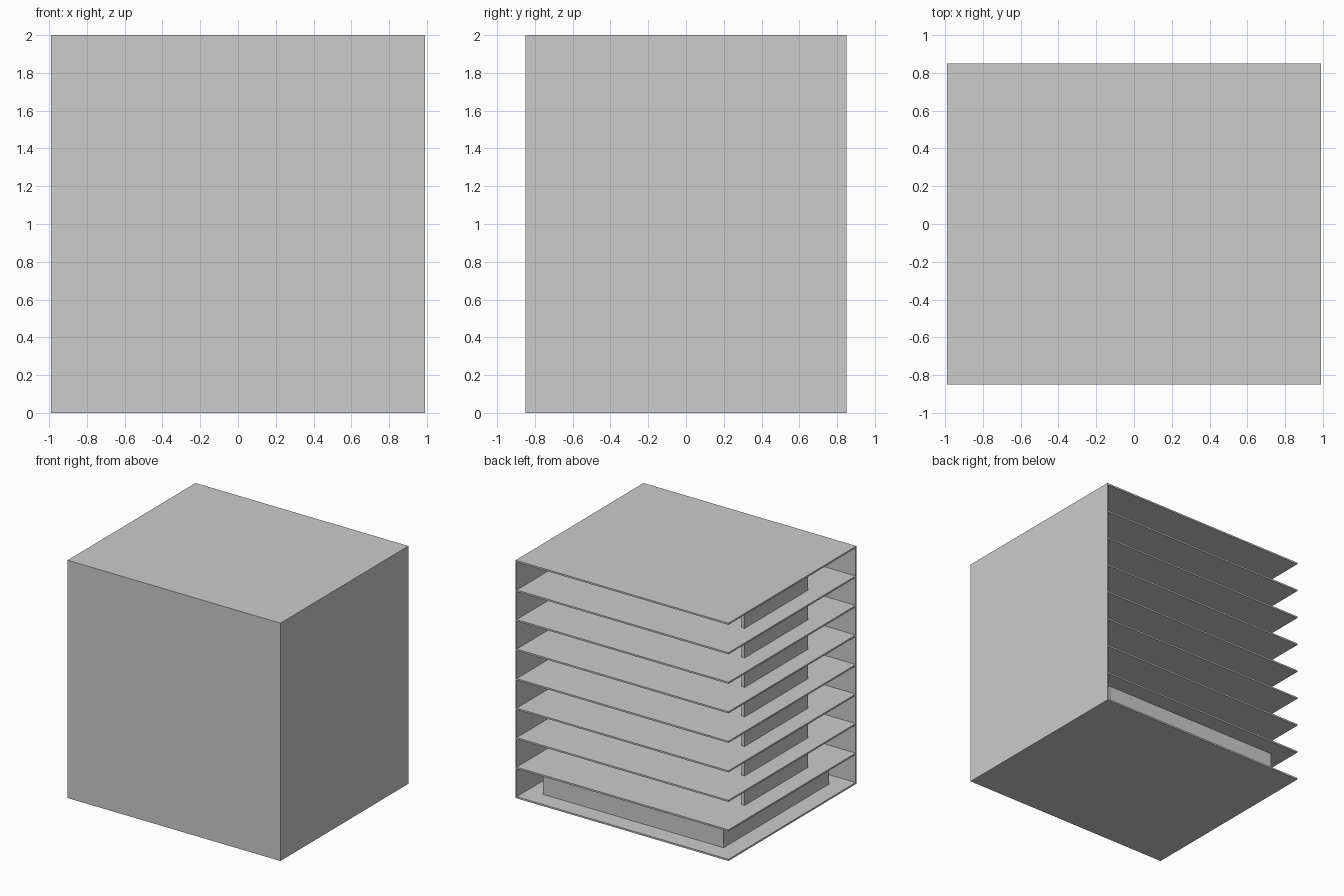
import bpy

cube = bpy.data.objects.get("Cube")
if cube:
    bpy.data.objects.remove(cube, do_unlink=True)

# Overall sizes
HX, HY, HEIGHT = 0.99, 0.85, 2.0
FLOORS = 8
SLAB = 0.014      # slab thickness
SKIN = 0.01       # outer wall thickness
PANEL = 0.03      # inner wall thickness
INSET = 0.15      # inner walls set back from the slab edge
HALF_PANEL = 0.42 # half length of the upper inner walls
STEP = (HEIGHT - SLAB) / FLOORS

grey = bpy.data.materials.new("plain_grey")
grey.use_nodes = True
colour = (0.6, 0.6, 0.6, 1)
grey.diffuse_color = colour
grey.node_tree.nodes["Principled BSDF"].inputs["Base Color"].default_value = colour


def box(name, low, high):
    """Box between two opposite corners."""
    centre = [(a + b) / 2 for a, b in zip(low, high)]
    bpy.ops.mesh.primitive_cube_add(size=1, location=centre)
    obj = bpy.context.object
    obj.name = name
    obj.scale = [b - a for a, b in zip(low, high)]
    bpy.ops.object.transform_apply(location=False, rotation=False, scale=True)
    obj.data.materials.append(grey)
    return obj


# Two solid outer walls: front and left
box("front_wall", (-HX, -HY, 0), (HX, -HY + SKIN, HEIGHT))
box("left_wall", (HX - SKIN, -HY + SKIN, 0), (HX, HY, HEIGHT))

# Floor slabs and roof
for i in range(FLOORS + 1):
    name = "roof_slab" if i == FLOORS else f"floor_slab_{i}"
    z = i * STEP
    box(name, (-HX, -HY + SKIN, z), (HX - SKIN, HY, z + SLAB))

# Ground storey: closed ring of set-back walls
ix, iy = HX - INSET, HY - INSET
low, high = SLAB, STEP
for side, word in ((-1, "front"), (1, "back")):
    y0, y1 = sorted((side * iy, side * (iy - PANEL)))
    box(f"ground_{word}_wall", (-ix, y0, low), (ix, y1, high))
for side, word in ((-1, "right"), (1, "left")):
    x0, x1 = sorted((side * ix, side * (ix - PANEL)))
    box(f"ground_{word}_wall", (x0, -iy + PANEL, low), (x1, iy - PANEL, high))

# Upper storeys: one short set-back wall at each end
for i in range(1, FLOORS):
    for side, word in ((-1, "right"), (1, "left")):
        x0, x1 = sorted((side * ix, side * (ix - PANEL)))
        box(f"{word}_end_wall_{i}", (x0, -HALF_PANEL, i * STEP + SLAB),
            (x1, HALF_PANEL, (i + 1) * STEP))
